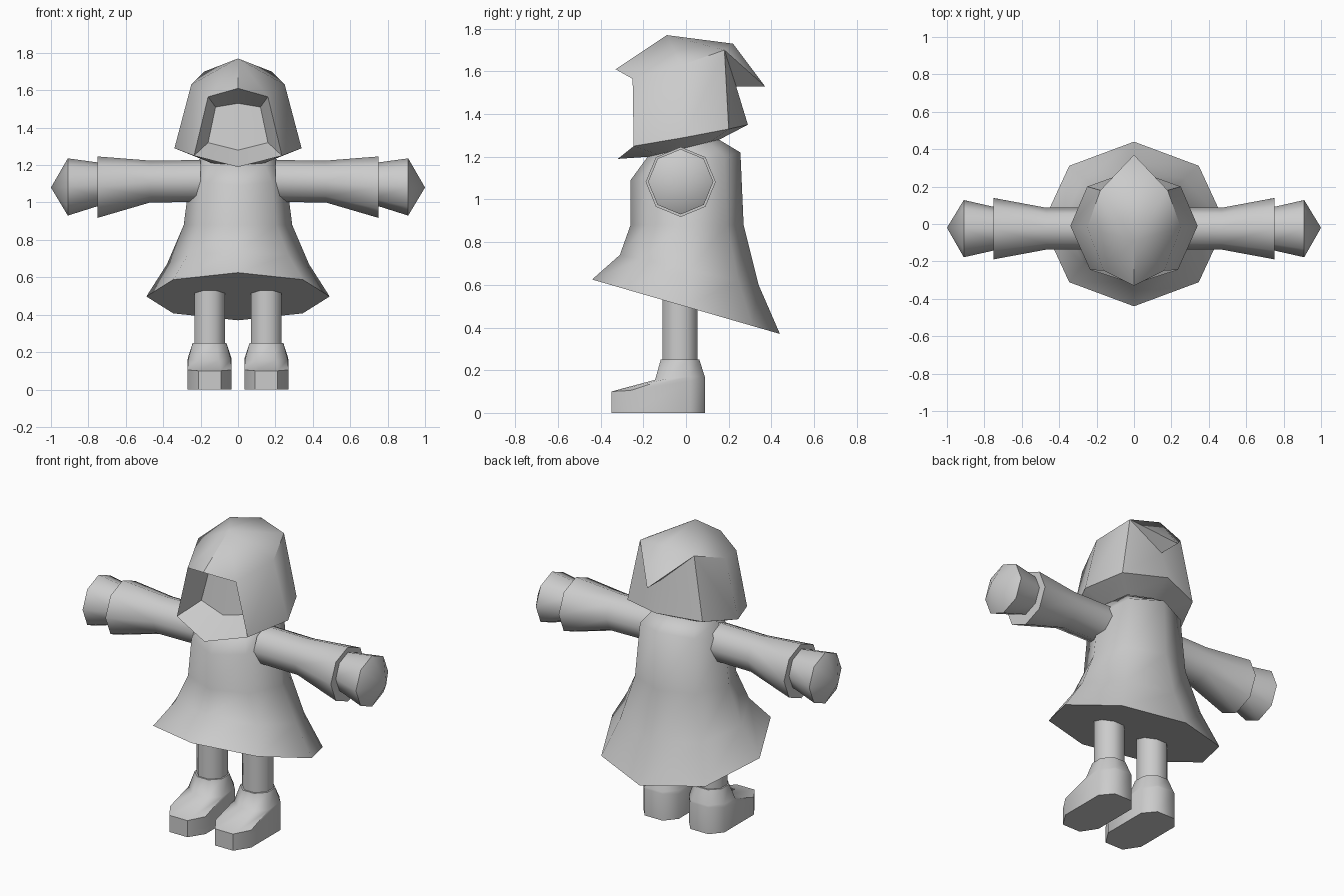
import bpy, bmesh, math

if "Cube" in bpy.data.objects:
    bpy.data.objects.remove(bpy.data.objects["Cube"], do_unlink=True)

grey = bpy.data.materials.new("light grey")
grey.use_nodes = True
COLOUR = (0.6, 0.6, 0.6, 1)
grey.diffuse_color = COLOUR
grey.node_tree.nodes["Principled BSDF"].inputs["Base Color"].default_value = COLOUR


def finish(name, bm, angle=55):
    """Turn a bmesh into a smooth-shaded object with sharp creases."""
    bmesh.ops.remove_doubles(bm, verts=bm.verts, dist=0.0005)
    bmesh.ops.recalc_face_normals(bm, faces=bm.faces)
    mesh = bpy.data.meshes.new(name)
    bm.to_mesh(mesh)
    bm.free()
    mesh.materials.append(grey)
    ob = bpy.data.objects.new(name, mesh)
    bpy.context.collection.objects.link(ob)
    bpy.ops.object.select_all(action='DESELECT')
    ob.select_set(True)
    bpy.context.view_layer.objects.active = ob
    bpy.ops.object.shade_smooth_by_angle(angle=math.radians(angle))
    return ob


def loft(name, rings, cap_start=True, cap_end=True, tip=None):
    """Skin a stack of equal-sized rings, closing the ends with caps or a tip."""
    bm = bmesh.new()
    loops = [[bm.verts.new(p) for p in ring] for ring in rings]
    n = len(rings[0])
    for a, b in zip(loops, loops[1:]):
        for i in range(n):
            j = (i + 1) % n
            bm.faces.new((a[i], a[j], b[j], b[i]))
    if cap_start:
        bm.faces.new(loops[0])
    if tip:
        t = bm.verts.new(tip)
        for i in range(n):
            bm.faces.new((loops[-1][i], loops[-1][(i + 1) % n], t))
    elif cap_end:
        bm.faces.new(loops[-1])
    return finish(name, bm)


def mirrored(half):
    """Close a right-hand list of points into a loop across x = 0."""
    return half + [(-x, y, z) for x, y, z in reversed(half) if x > 0]


def slanted_ring(rx, y0, y1, z0, z1):
    """Octagon whose front edge is at (y0, z0) and back edge at (y1, z1)."""
    pts = []
    for k in range(8):
        a = k * math.pi / 4
        t = (1 + math.sin(a)) / 2
        pts.append((rx * math.cos(a), y0 + (y1 - y0) * t, z0 + (z1 - z0) * t))
    return pts


# Flared robe with a slanted hem
NECK = (0.20, -0.18, 0.155, 1.20, 1.28)
loft("robe", [slanted_ring(*r) for r in (
    (0.49, -0.44, 0.44, 0.625, 0.37),
    (0.38, -0.31, 0.34, 0.74, 0.60),
    (0.29, -0.26, 0.27, 0.88, 0.88),
    (0.255, -0.26, 0.255, 1.09, 1.22),
    NECK)])

# Hood: rim, brow and crown points, front to back on one side
rim = [(0, -0.32, 1.19), (0.235, -0.245, 1.25), (0.34, -0.01, 1.29),
       (0.25, 0.20, 1.33), (0, 0.29, 1.35)]
brow = [(0, -0.33, 1.61), (0.16, -0.25, 1.565), (0.25, -0.02, 1.63),
        (0.18, 0.18, 1.70), (0, 0.235, 1.53)]
collar = [(0, -0.18, 1.20), (0.14, -0.13, 1.21), (0.20, -0.01, 1.24),
          (0.14, 0.11, 1.27), (0, 0.155, 1.28)]
face_in = [(0, -0.10, 1.53), (0.12, -0.10, 1.51), (0.16, -0.12, 1.32), (0, -0.14, 1.28)]
opening = [brow[0], brow[1], rim[1], rim[0]]
top, ridge, point = (0, -0.09, 1.77), (0, 0.22, 1.73), (0, 0.37, 1.53)

polys = []
for i in range(4):
    polys.append((collar[i], collar[i + 1], rim[i + 1], rim[i]))       # underside
    if i > 0:
        polys.append((rim[i], rim[i + 1], brow[i + 1], brow[i]))       # walls
    if i < 3:
        polys.append((brow[i], brow[i + 1], top))                      # crown
        polys.append((opening[i], opening[i + 1], face_in[i + 1], face_in[i]))  # recess
polys += [(brow[3], ridge, top), (brow[3], point, ridge),              # peak of the hood
          (brow[3], brow[4], point), tuple(face_in)]

bm = bmesh.new()
for poly in polys:
    for s in (1, -1):
        bm.faces.new([bm.verts.new((s * x, y, z)) for x, y, z in poly])
finish("hood", bm, 50)


def arm_ring(s, x, r, z):
    return [(s * x, -0.025 + r * math.sin(k * math.pi / 4),
             z + r * math.cos(k * math.pi / 4)) for k in range(8)]


def foot_ring(cx, half):
    return [(cx + x, y, z) for x, y, z in mirrored(half)]


def shin_ring(cx, r, z):
    """Round ring whose points line up with the foot rings."""
    pts = []
    for k in range(8):
        a = -math.pi / 2 + math.pi / 8 + k * math.pi / 4
        pts.append((cx + r * 1.06 * math.cos(a), -0.028 + r * 1.06 * math.sin(a), z))
    return pts


for side, s in (("left", 1), ("right", -1)):
    # Sleeve widening to the cuff, and a faceted hand
    loft(side + "_sleeve", [arm_ring(s, *r) for r in (
        (0.20, 0.112, 1.115), (0.47, 0.112, 1.112), (0.75, 0.164, 1.082))])
    loft(side + "_hand", [arm_ring(s, 0.72, 0.11, 1.10), arm_ring(s, 0.91, 0.153, 1.083)],
         tip=(s, -0.02, 1.08))

    # Boot and leg in one skin
    cx = 0.152 * s
    sole = [(0.06, -0.35, 0), (0.118, -0.26, 0), (0.118, 0.02, 0), (0.06, 0.09, 0)]
    upper = [(x, y, z) for (x, y, _), z in zip(sole, (0.10, 0.105, 0.15, 0.16))]
    ankle = [(0.05, -0.145, 0.155), (0.114, -0.09, 0.16),
             (0.116, 0.02, 0.17), (0.055, 0.088, 0.17)]
    loft(side + "_boot", [foot_ring(cx, sole), foot_ring(cx, upper), foot_ring(cx, ankle),
                          shin_ring(cx, 0.092, 0.25)])
    loft(side + "_leg", [shin_ring(cx, 0.083, 0.22), shin_ring(cx, 0.083, 0.56)])
